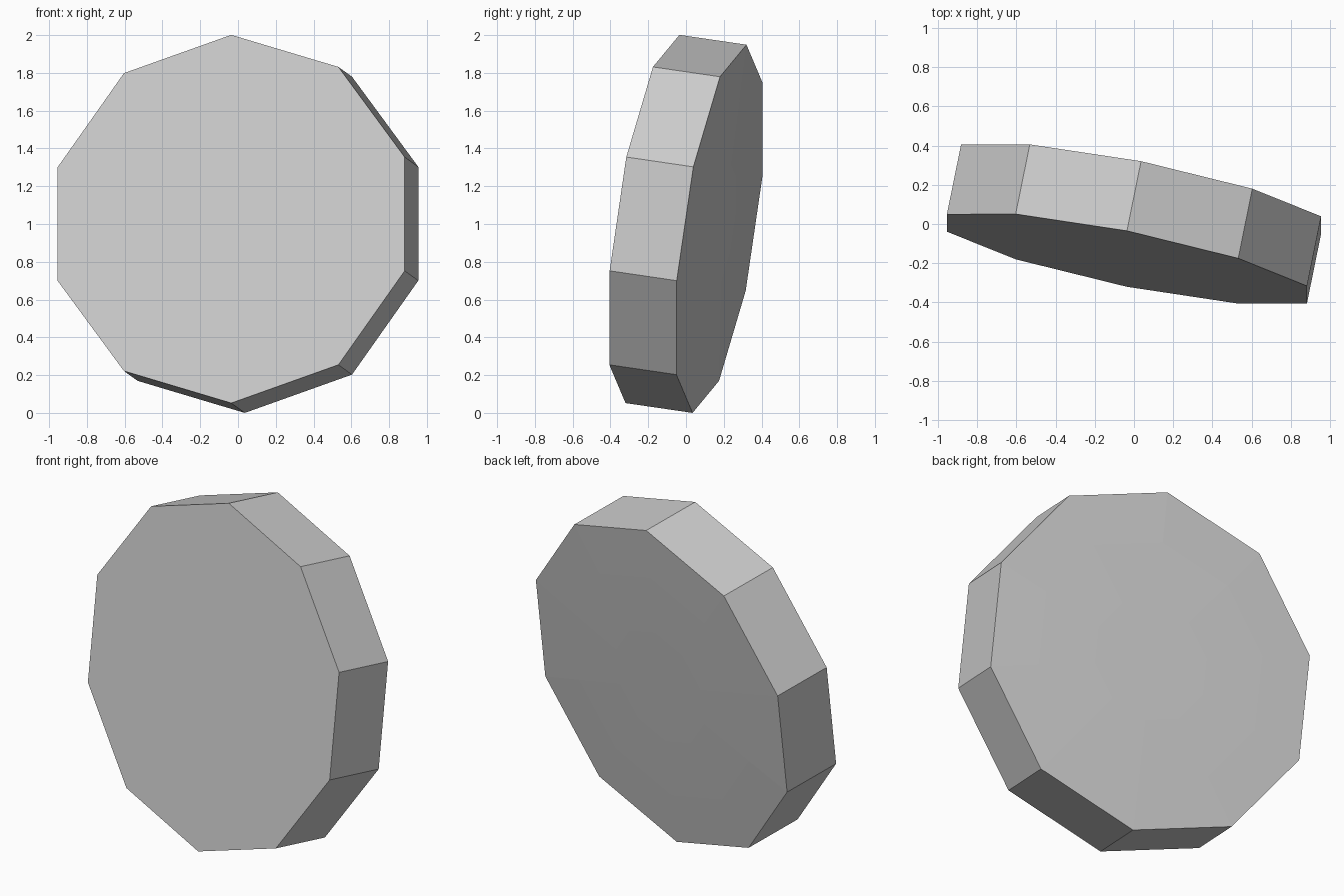
import bpy, bmesh, math
from mathutils import Vector, Matrix

cube = bpy.data.objects.get("Cube")
if cube:
    bpy.data.objects.remove(cube, do_unlink=True)

# Single plain grey
grey = bpy.data.materials.new("light grey")
grey.use_nodes = True
colour = (0.604, 0.604, 0.604, 1)
grey.diffuse_color = colour
grey.node_tree.nodes["Principled BSDF"].inputs["Base Color"].default_value = colour

SIDES, RADIUS, DEPTH = 10, 0.985, 0.366

# Tilted axes of the disc: back points along its thickness, up to its top corner
back = Vector((0.197, 0.970, -0.142)).normalized()
right = back.cross(Vector((0, 0.1446, 0.9895))).normalized()
up = right.cross(back)

bm = bmesh.new()


def ring(scale, depth):
    verts = []
    for i in range(SIDES):
        a = math.tau * i / SIDES
        p = (right * math.sin(a) + up * math.cos(a)) * RADIUS * scale
        verts.append(bm.verts.new(p + back * depth))
    return verts


def bridge(a, b):
    for i in range(SIDES):
        j = (i + 1) % SIDES
        bm.faces.new((a[i], a[j], b[j], b[i]))


# Flat front face and straight rim
front = ring(1, -DEPTH / 2)
bm.faces.new(front)
last = ring(1, DEPTH / 2)
bridge(front, last)

# Very shallow domed back
for scale, rise in ((0.7, 0.006), (0.35, 0.010)):
    inner = ring(scale, DEPTH / 2 + rise)
    bridge(last, inner)
    last = inner
tip = bm.verts.new(back * (DEPTH / 2 + 0.011))
for i in range(SIDES):
    bm.faces.new((last[i], last[(i + 1) % SIDES], tip))

bmesh.ops.recalc_face_normals(bm, faces=bm.faces)

# Stand on the ground
low = min(v.co.z for v in bm.verts)
bmesh.ops.transform(bm, matrix=Matrix.Translation((0, 0, -low)), verts=bm.verts)

mesh = bpy.data.meshes.new("ten_sided_disc")
bm.to_mesh(mesh)
bm.free()
mesh.materials.append(grey)
disc = bpy.data.objects.new("ten_sided_disc", mesh)
bpy.context.scene.collection.objects.link(disc)
